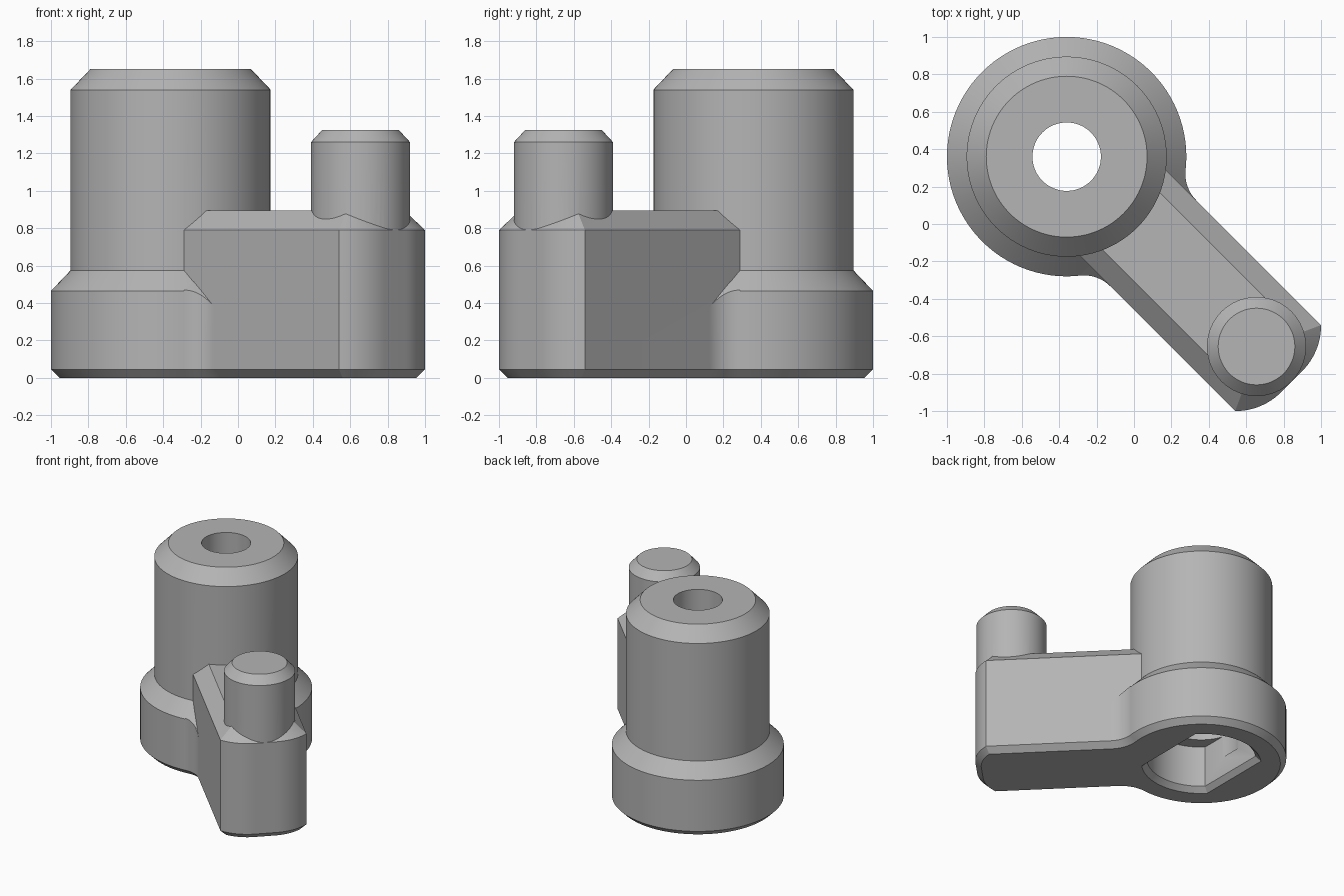
import bpy, bmesh
from math import sin, cos, pi, asin, acos, sqrt, radians
from mathutils import Matrix

if "Cube" in bpy.data.objects:
    bpy.data.objects.remove(bpy.data.objects["Cube"], do_unlink=True)

grey = bpy.data.materials.new("plain grey")
grey.use_nodes = True
colour = (0.46, 0.46, 0.46, 1)
grey.diffuse_color = colour
grey.node_tree.nodes["Principled BSDF"].inputs["Base Color"].default_value = colour

HUB = (-0.36, 0.36)
PIN = (0.655, -0.655)
HUB_R, BARREL_R, HALF_W = 0.64, 0.535, 0.325
ARM_FRAME = Matrix.Rotation(radians(-45), 4, "Z")        # arm runs along local +x
HUB_FRAME = Matrix.Translation((*HUB, 0))


def loft(name, layers, frame):
    """Closed solid through stacked (outline, z) layers of equal point count."""
    bm = bmesh.new()
    rings = [[bm.verts.new((x, y, z)) for x, y in pts] for pts, z in layers]
    for low, high in zip(rings, rings[1:]):
        for i in range(len(low)):
            j = (i + 1) % len(low)
            bm.faces.new((low[i], low[j], high[j], high[i]))
    bm.faces.new(rings[0][::-1])
    bm.faces.new(rings[-1])
    bmesh.ops.recalc_face_normals(bm, faces=bm.faces)
    bm.transform(frame)
    mesh = bpy.data.meshes.new(name)
    bm.to_mesh(mesh)
    bm.free()
    mesh.materials.append(grey)
    ob = bpy.data.objects.new(name, mesh)
    bpy.context.collection.objects.link(ob)
    return ob


def turned(name, profile, centre, n=96):
    circle = lambda r: [(r * cos(2 * pi * i / n), r * sin(2 * pi * i / n)) for i in range(n)]
    return loft(name, [(circle(r), z) for r, z in profile], Matrix.Translation((*centre, 0)))


def combine(target, tool, operation):
    mod = target.modifiers.new("combine", "BOOLEAN")
    mod.operation, mod.solver, mod.object = operation, "EXACT", tool
    bpy.context.view_layer.objects.active = target
    bpy.ops.object.modifier_apply(modifier=mod.name)
    bpy.data.objects.remove(tool, do_unlink=True)


def mirrored(side):
    """Complete an outline from its +y half."""
    return side + [(x, -y) for x, y in reversed(side)]


def arm_outline(inset):
    """Straight bar with rounded end corners, shrunk by inset."""
    w, r, cx, cy = HALF_W - inset, 0.344 - inset, 0.848, 0.08
    start = asin((w - cy) / r)
    corner = [(cx + r * cos(start * k / 12), cy + r * sin(start * k / 12)) for k in range(12, -1, -1)]
    return mirrored([(-0.25, w)] + corner)


def web_outline(inset):
    """Concave fillets joining the hub to the arm sides."""
    rf = 0.2
    cy = HALF_W + rf
    cx = sqrt((HUB_R + rf) ** 2 - cy ** 2)
    r, first = rf + inset, acos(cx / (HUB_R + rf))
    angles = [pi + first + (pi / 2 - first) * k / 14 for k in range(15)]
    return mirrored([(cx + r * cos(a), cy + r * sin(a)) for a in angles])


def socket_outline(r, flat):
    """Circle with two parallel flats."""
    a = acos(flat / r)
    arc = [(r * cos(a + (pi - 2 * a) * k / 24), r * sin(a + (pi - 2 * a) * k / 24)) for k in range(25)]
    return mirrored(arc)


# Hub with wide foot, barrel and chamfers
body = turned("crank_knob", [(HUB_R - 0.045, 0), (HUB_R, 0.045), (HUB_R, 0.465),
                             (BARREL_R, 0.575), (BARREL_R, 1.54), (0.43, 1.65)], HUB)

# Fillet webs, trimmed by the cone of the foot chamfer
web = loft("fillet_web", [(web_outline(0.045), 0), (web_outline(0), 0.045), (web_outline(0), 0.8)],
           HUB_FRAME @ ARM_FRAME)
cone = turned("cone_trim", [(1.0, -0.1), (1.0, 0.11), (0.5, 0.61)], HUB)
combine(web, cone, "INTERSECT")

# Arm and end pin
arm = loft("arm", [(arm_outline(0.045), 0), (arm_outline(0), 0.045),
                   (arm_outline(0), 0.79), (arm_outline(0.108), 0.895)], ARM_FRAME)
pin = turned("end_pin", [(0.265, 0.4), (0.265, 1.26), (0.205, 1.325)], PIN, 64)
for part in (arm, web, pin):
    combine(body, part, "UNION")

# Underside socket with chamfered mouth, inner bore and through hole
socket = loft("socket_cut", [(socket_outline(0.46, 0.33), -0.01), (socket_outline(0.41, 0.285), 0.04),
                             (socket_outline(0.41, 0.285), 0.38)], HUB_FRAME)
bore = turned("bore_cut", [(0.3, 0.2), (0.3, 0.5)], HUB)
hole = turned("hole_cut", [(0.183, 0.1), (0.183, 1.8)], HUB, 64)
for cutter in (socket, bore, hole):
    combine(body, cutter, "DIFFERENCE")

# Smooth round walls, crisp chamfer edges
bpy.ops.object.select_all(action="DESELECT")
body.select_set(True)
bpy.context.view_layer.objects.active = body
bpy.ops.object.shade_smooth_by_angle(angle=radians(25))
